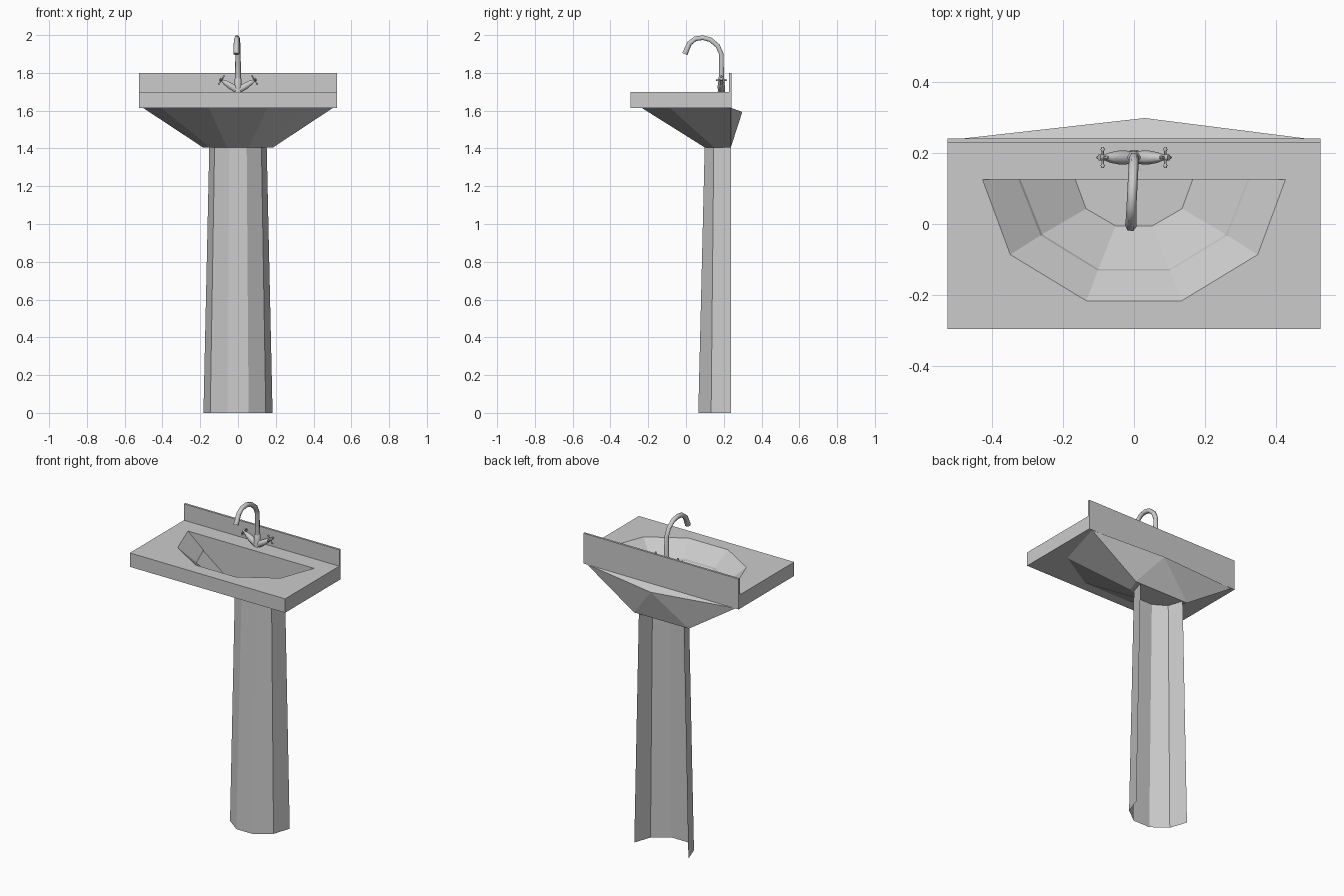
import bpy, bmesh
from mathutils import Vector

if "Cube" in bpy.data.objects:
    bpy.data.objects.remove(bpy.data.objects["Cube"])


def finish(bm, name):
    bmesh.ops.recalc_face_normals(bm, faces=bm.faces)
    me = bpy.data.meshes.new(name)
    bm.to_mesh(me)
    bm.free()
    ob = bpy.data.objects.new(name, me)
    bpy.context.collection.objects.link(ob)
    return ob


def ring(bm, half, z):
    """Half-decagon ring, mirrored in x; runs back left, front, back right."""
    pts = half + [(-x, y) for x, y in reversed(half)]
    return [bm.verts.new((x, y, z)) for x, y in pts]


def bridge(bm, a, b, closed=True):
    n = len(a)
    for i in range(n if closed else n - 1):
        j = (i + 1) % n
        bm.faces.new((a[i], a[j], b[j], b[i]))


def frame(bm, c, r):
    """Flat face between a rectangle c (BL, FL, FR, BR) and a six point ring."""
    bl, fl, fr, br = c
    for f in ((bl, br, r[5], r[0]), (bl, r[0], r[1], fl), (fl, r[1], r[2]),
              (fl, r[2], r[3], fr), (fr, r[3], r[4]), (fr, r[4], r[5], br)):
        bm.faces.new(f)


def tube(name, pts, radius, res=1, radii=None):
    cu = bpy.data.curves.new(name, 'CURVE')
    cu.dimensions = '3D'
    cu.bevel_depth, cu.bevel_resolution, cu.use_fill_caps = radius, res, True
    sp = cu.splines.new('POLY')
    sp.points.add(len(pts) - 1)
    for i, p in enumerate(pts):
        sp.points[i].co = (*p, 1)
        sp.points[i].radius = radii[i] if radii else 1
    ob = bpy.data.objects.new(name, cu)
    bpy.context.collection.objects.link(ob)
    bpy.ops.object.select_all(action='DESELECT')
    ob.select_set(True)
    bpy.context.view_layer.objects.active = ob
    bpy.ops.object.convert(target='MESH')
    return ob


def box(name, lo, hi):
    bm = bmesh.new()
    bmesh.ops.create_cube(bm, size=1)
    for v in bm.verts:
        v.co = [(l + h) / 2 + c * (h - l) for l, h, c in zip(lo, hi, v.co)]
    return finish(bm, name)


# Countertop with sunken basin and faceted underside
bm = bmesh.new()
rect = [(-.525, .24), (-.525, -.295), (.525, -.295), (.525, .24)]
top = [bm.verts.new((x, y, 1.70)) for x, y in rect]
low = [bm.verts.new((x, y, 1.615)) for x, y in rect]
bridge(bm, top, low)

rings = [ring(bm, h, z) for h, z in (
    ([(-.426, .125), (-.348, -.086), (-.134, -.216)], 1.70),
    ([(-.325, .125), (-.263, -.032), (-.102, -.131)], 1.615),
    ([(-.319, .125), (-.258, -.029), (-.100, -.127)], 1.605),
    ([(-.165, .125), (-.135, .043), (-.052, -.005)], 1.49))]
frame(bm, top, rings[0])
for a, b in zip(rings, rings[1:]):
    bridge(bm, a, b)
bm.faces.new(rings[-1])

skirt = ring(bm, [(-.503, .238), (-.41, -.085), (-.155, -.235)], 1.615)
foot = ring(bm, [(-.185, .237), (-.15, .15), (-.057, .10)], 1.405)
frame(bm, low, skirt)
bridge(bm, skirt, foot, closed=False)
bm.faces.new(foot)
# Rear point of the underside
apex = bm.verts.new((.03, .298, 1.593))
for a, b in ((skirt[0], skirt[5]), (skirt[0], foot[0]),
             (foot[0], foot[5]), (foot[5], skirt[5])):
    bm.faces.new((a, b, apex))
finish(bm, "basin")

# Backsplash
box("backsplash", (-.525, .228, 1.615), (.525, .241, 1.80))

# Drain plate
bm = bmesh.new()
bm.faces.new([bm.verts.new((x, y, 1.493)) for x, y in
              ((-.10, .08), (-.05, .04), (.05, .04), (.10, .08))])
finish(bm, "drain")

# Pedestal, an open half shell
bm = bmesh.new()
bridge(bm, ring(bm, [(-.183, .238), (-.147, .133), (-.056, .065)], 0),
       ring(bm, [(-.152, .238), (-.124, .147), (-.046, .099)], 1.41), closed=False)
finish(bm, "pedestal")

# Faucet spout
Y = .187
tube("spout", [(0, Y, 1.70), (0, Y, 1.90), (-.001, .168, 1.943), (-.003, .13, 1.975),
               (-.005, .09, 1.986), (-.007, .05, 1.981), (-.008, .018, 1.956),
               (-.009, -.006, 1.90)], .0155, 1,
     [1.1, .9, .9, .9, .9, .9, .95, 1.05])
tube("faucet_base", [(0, Y, 1.70), (0, Y, 1.715), (0, Y, 1.765), (0, Y, 1.772)],
     .022, 1, [1, .9, .9, .7])

# Angled valve arms with cross handles
for side, s in (("left", -1), ("right", 1)):
    start, end = Vector((0, Y, 1.705)), Vector((s * .088, Y, 1.762))
    d = (end - start).normalized()
    tube(side + "_valve", [start, start.lerp(end, .45), start.lerp(end, .75), end],
         .02, 1, [.9, 1, .75, .3])
    for k, axis in enumerate((Vector((0, 1, 0)), Vector((-d.z, 0, d.x)))):
        pts = [end + axis * t for t in (-.029, -.022, -.018, .018, .022, .029)]
        tube(f"{side}_handle_bar_{k}", pts, .006, 1, [.6, 1, .6, .6, 1, .6])
    tube(side + "_handle_cap", [end - d * .008, end + d * .012], .009)
